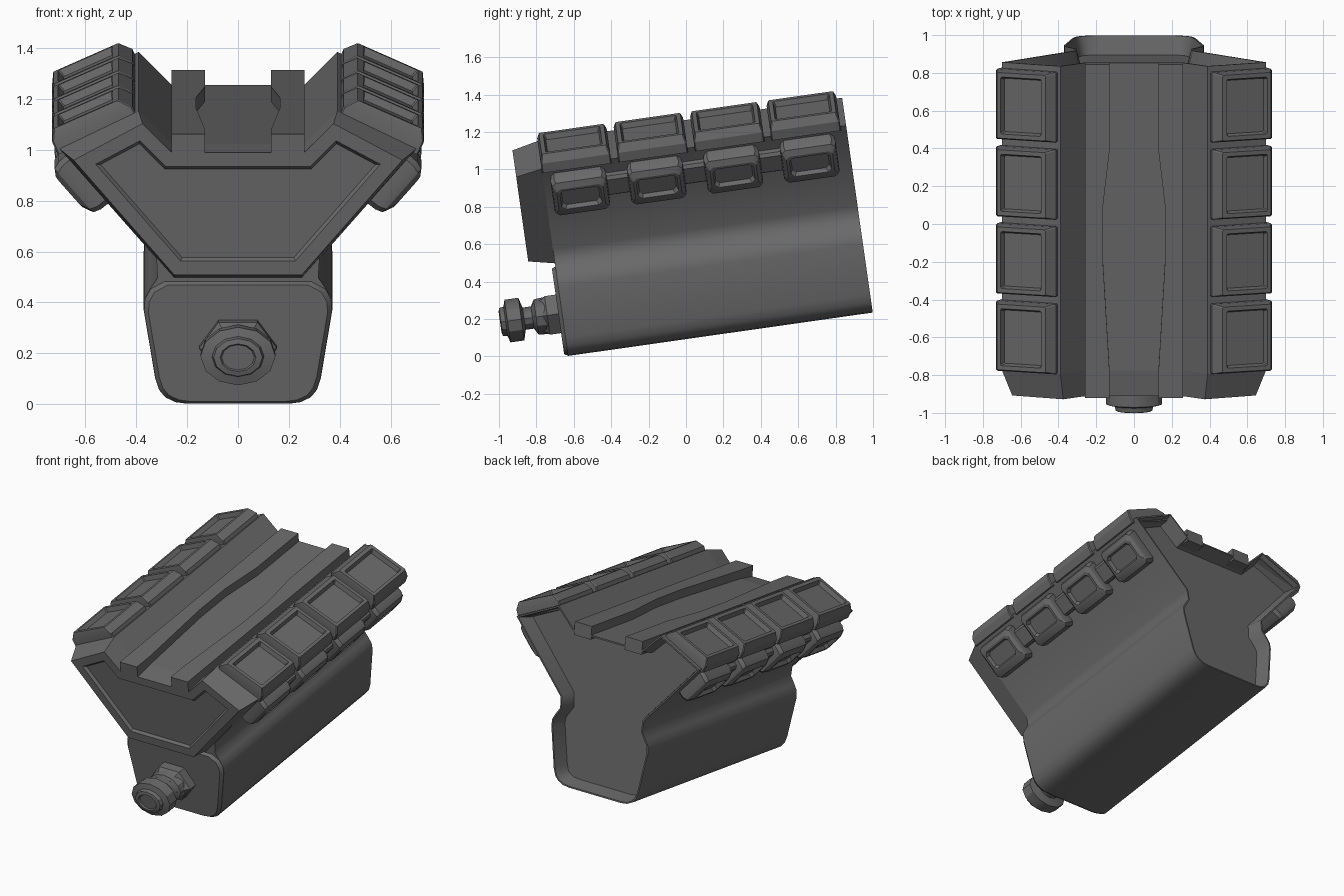
import bpy, bmesh, math
from mathutils import Matrix, Vector

if "Cube" in bpy.data.objects:
    bpy.data.objects.remove(bpy.data.objects["Cube"])

# Everything is laid out level (y along the length), then tipped back as a whole
TILT = Matrix.Translation((0, -0.65, 0)) @ Matrix.Rotation(math.radians(8.1), 4, 'X')
LENGTH = 1.665

DARK = bpy.data.materials.new("dark_grey")
DARK.diffuse_color = (.14, .14, .14, 1)
DARK.use_nodes = True
DARK.node_tree.nodes["Principled BSDF"].inputs["Base Color"].default_value = DARK.diffuse_color


def finish(name, bm, angle=28):
    bmesh.ops.recalc_face_normals(bm, faces=bm.faces)
    bm.transform(TILT)
    me = bpy.data.meshes.new(name)
    bm.to_mesh(me)
    bm.free()
    me.materials.append(DARK)
    ob = bpy.data.objects.new(name, me)
    bpy.context.collection.objects.link(ob)
    bpy.ops.object.select_all(action='DESELECT')
    ob.select_set(True)
    bpy.context.view_layer.objects.active = ob
    bpy.ops.object.shade_smooth_by_angle(angle=math.radians(angle))
    return ob


def loft(rings):
    """Skin equal-length rings of points and cap both ends."""
    bm = bmesh.new()
    vs = [[bm.verts.new(p) for p in r] for r in rings]
    n = len(vs[0])
    for a, b in zip(vs, vs[1:]):
        for i in range(n):
            j = (i + 1) % n
            bm.faces.new((a[i], a[j], b[j], b[i]))
    caps = [bm.faces.new(vs[0]), bm.faces.new(vs[-1])]
    bmesh.ops.recalc_face_normals(bm, faces=bm.faces)
    return bm, caps


def section(half, y):
    """Mirror a half outline (right side, bottom to top) at length y."""
    return [(x, y, z) for x, z in half] + [(-x, y, z) for x, z in reversed(half)]


def recess(bm, face, steps):
    for t, d in steps:
        bmesh.ops.inset_individual(bm, faces=[face], thickness=t, depth=d, use_even_offset=True)


# Main housing with the recessed rear
lower = [(.20, 0), (.245, .006), (.285, .025), (.31, .055), (.325, .10), (.37, .37),
         (.367, .415), (.345, .455)]
upper = [(.70, 1.01), (.39, 1.16), (.26, 1.03)]
full = lower + [(.315, .50), (.32, .575)] + upper
bm, caps = loft([section(full, .02), section(full, LENGTH)])
recess(bm, caps[1], [(.010, 0), (.025, -.10)])
finish("housing", bm, 40)

# Upper nose, tapering forward to a recessed panel
nose_back = [(.25, .50)] + upper
nose_front = [(.25, .53), (.645, .985), (.375, 1.13), (.26, 1.015)]
bm, caps = loft([section(nose_front, -.12), section(nose_back, .02)])
recess(bm, caps[0], [(.055, 0), (.012, -.018)])
finish("upper_nose", bm)

# Lower front plate with eased edge
plate = lower + [(.29, .485)]
small = [(x * .95, .245 + (z - .245) * .95) for x, z in plate]
finish("lower_front_plate", loft([section(small, 0), section(plate, .022)])[0])

# Top guide strips, waisted along the channel
for side in (1, -1):
    plan = [(.26, -.12), (.26, LENGTH), (.13, LENGTH), (.13, 1.2),
            (.165, .90), (.165, .62), (.13, .03), (.13, -.12)]
    bm, _ = loft([[(side * x, y, z) for x, y in plan] for z in (1.0, 1.088)])
    finish("guide_strip", bm)


def pad(name, side, origin, t, y0, y1, rings, cut):
    """Raised pad with a pocket; rings are (t0, t1, y margin, height)."""
    t = Vector(t).normalized()
    n = Vector((-t.y, t.x)) if name == "top_pad" else Vector((t.y, -t.x))
    o = Vector(origin)
    out = []
    for a, b, m, h in rings:
        c, d = y0 + m, y1 - m
        ring = []
        for u, y in ((a + cut, c), (b - cut, c), (b, c + cut), (b, d - cut),
                     (b - cut, d), (a + cut, d), (a, d - cut), (a, c + cut)):
            p = o + t * u + n * h
            ring.append((side * p.x, y, p.y))
        out.append(ring)
    finish(name, loft(out)[0])


# Four pads on top of each wing and four smaller ones beneath, joined by a bar
for side in (1, -1):
    for i in range(4):
        s = i * .413
        pad("top_pad", side, (.40, 1.145), (.914, -.407), .02 + s, .395 + s,
            [(0, .345, 0, -.02), (0, .345, 0, .035), (.04, .32, .012, .08),
             (.065, .30, .035, .08), (.075, .29, .045, .05)], .006)
        pad("side_pad", side, (.25, .51), (.66, .75), .058 + s, .358 + s,
            [(.375, .63, .01, -.02), (.38, .63, 0, .05), (.39, .62, .006, .08),
             (.43, .59, .025, .10), (.445, .575, .04, .10), (.455, .565, .05, .075)], .02)
    pad("side_bar", side, (.25, .51), (.66, .75), .2, 1.45,
        [(.445, .58, 0, -.02), (.445, .58, 0, .035), (.46, .565, 0, .05)], .004)


def turned(name, sides, profile):
    """Turned part along the length, wider than tall."""
    rings = []
    for y, r in profile:
        rings.append([(1.28 * r * math.cos(k * math.tau / sides), y,
                       .23 + r * math.sin(k * math.tau / sides)) for k in range(sides)])
    finish(name, loft(rings)[0])


# Adjustment knob and its nut
turned("knob_nut", 6, [(.03, .12), (-.06, .12), (-.075, .105), (-.13, .08)])
turned("knob", 12, [(-.06, .10), (-.12, .095), (-.14, .06), (-.185, .06), (-.20, .115),
                    (-.275, .115), (-.285, .08), (-.31, .075), (-.315, .055), (-.305, .05)])
